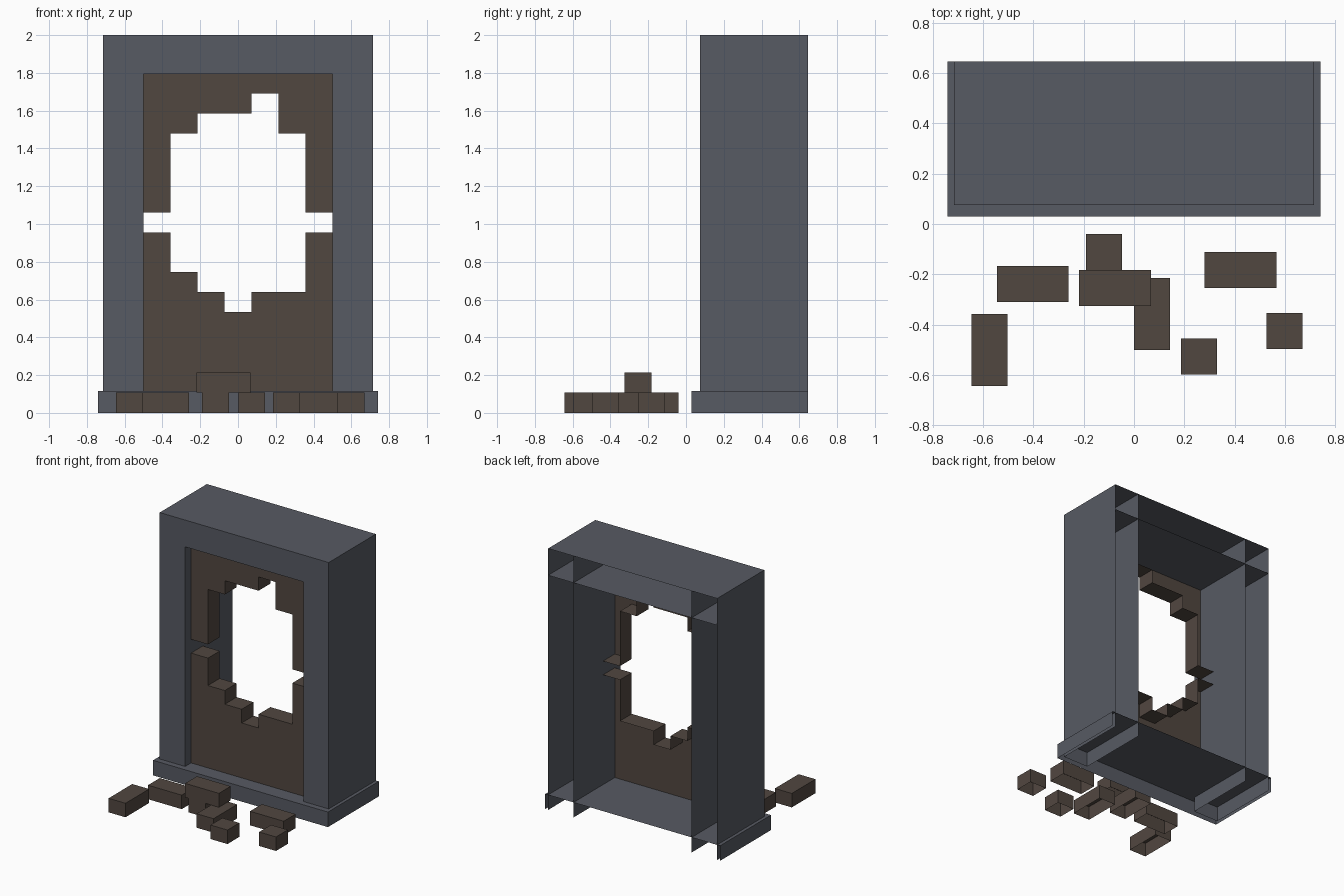
import bpy, bmesh
from mathutils import Vector

default = bpy.data.objects.get("Cube")
if default:
    bpy.data.objects.remove(default, do_unlink=True)

UNIT = 1 / 7          # half a brick
ROW = 0.105           # brick course height
SILL = 0.115          # top of the plinth
BACK = 0.645


def material(name, rgb):
    mat = bpy.data.materials.new(name)
    mat.use_nodes = True
    mat.diffuse_color = (*rgb, 1)
    mat.node_tree.nodes["Principled BSDF"].inputs["Base Color"].default_value = (*rgb, 1)
    return mat


STONE = material("slate grey stone", (0.095, 0.103, 0.125))
BRICK = material("dark brown brick", (0.083, 0.063, 0.051))


def finish(name, bm, mat):
    mesh = bpy.data.meshes.new(name)
    bm.to_mesh(mesh)
    bm.free()
    mesh.materials.append(mat)
    obj = bpy.data.objects.new(name, mesh)
    bpy.context.collection.objects.link(obj)
    return obj


def shell(name, lo, hi, mat, keep):
    """Box from corner lo to corner hi, keeping only the listed sides."""
    sides = {"left": (1, 0, 0), "right": (-1, 0, 0), "front": (0, -1, 0),
             "back": (0, 1, 0), "top": (0, 0, 1), "bottom": (0, 0, -1)}
    bm = bmesh.new()
    bmesh.ops.create_cube(bm, size=1)
    bm.normal_update()
    kept = [Vector(sides[k]) for k in keep.split()]
    unwanted = [f for f in bm.faces if not any(f.normal.dot(n) > 0.9 for n in kept)]
    bmesh.ops.delete(bm, geom=unwanted, context="FACES")
    lo, hi = Vector(lo), Vector(hi)
    for v in bm.verts:
        v.co = Vector([lo[i] + (v.co[i] + 0.5) * (hi[i] - lo[i]) for i in range(3)])
    return finish(name, bm, mat)


# Stone surround: hollow, open at the back and underneath
FRONT, OUTER, INNER, HEAD = 0.075, 0.715, 0.5, SILL + 16 * ROW
shell("plinth", (-0.74, 0.03, 0), (0.74, BACK, SILL), STONE, "left right front top")
for side, x in (("right", -OUTER), ("left", INNER)):
    shell(side + "_pillar", (x, FRONT, 0), (x + OUTER - INNER, BACK, 2),
          STONE, "left right front")
shell("lintel", (-OUTER, FRONT, HEAD), (OUTER, BACK, 2), STONE, "top bottom")
shell("lintel_face", (-INNER, FRONT, HEAD), (INNER, BACK, 2), STONE, "front")


# Broken brick infill: front sheet plus the stepped edges of the hole
def broken_wall(lower, upper, front, depth):
    bm = bmesh.new()

    def quad(points, facing):
        face = bm.faces.new([bm.verts.new(p) for p in points])
        face.normal_update()
        if face.normal.dot(Vector(facing)) < 0:
            face.normal_flip()

    def reveal(x0, z0, x1, z1, facing):
        quad([(x0, front, z0), (x1, front, z1),
              (x1, front + depth, z1), (x0, front + depth, z0)], facing)

    for courses, limit, way in ((lower, 0, 1), (upper, 16, -1)):
        for i, course in enumerate(courses):
            x0 = -INNER + i * UNIT
            x1 = x0 + UNIT
            z, end = SILL + course * ROW, SILL + limit * ROW
            quad([(x0, front, end), (x1, front, end), (x1, front, z), (x0, front, z)],
                 (0, -1, 0))
            reveal(x0, z, x1, z, (0, 0, way))
            if i + 1 < len(courses) and courses[i + 1] != course:
                step = courses[i + 1]
                turn = way if step < course else -way
                reveal(x1, z, x1, SILL + step * ROW, (turn, 0, 0))
    bmesh.ops.remove_doubles(bm, verts=bm.verts, dist=0.0005)
    finish("broken_brick_wall", bm, BRICK)


broken_wall(lower=[8, 6, 5, 4, 5, 5, 8], upper=[9, 13, 14, 14, 15, 13, 9],
            front=FRONT + UNIT / 2, depth=UNIT)

# Fallen bricks: low corner, length in x and y counted in half bricks, layer
fallen = [(-0.645, -0.643, 1, 2, 0), (-0.545, -0.31, 2, 1, 0), (-0.19, -0.326, 1, 2, 0),
          (0.0, -0.5, 1, 2, 0), (0.28, -0.255, 2, 1, 0), (0.186, -0.597, 1, 1, 0),
          (0.527, -0.497, 1, 1, 0), (-0.219, -0.326, 2, 1, 1)]
HIGH = 0.107
for n, (x, y, nx, ny, layer) in enumerate(fallen, 1):
    shell(f"fallen_brick_{n}", (x, y, layer * HIGH),
          (x + nx * UNIT, y + ny * UNIT, (layer + 1) * HIGH),
          BRICK, "left right front back top")
